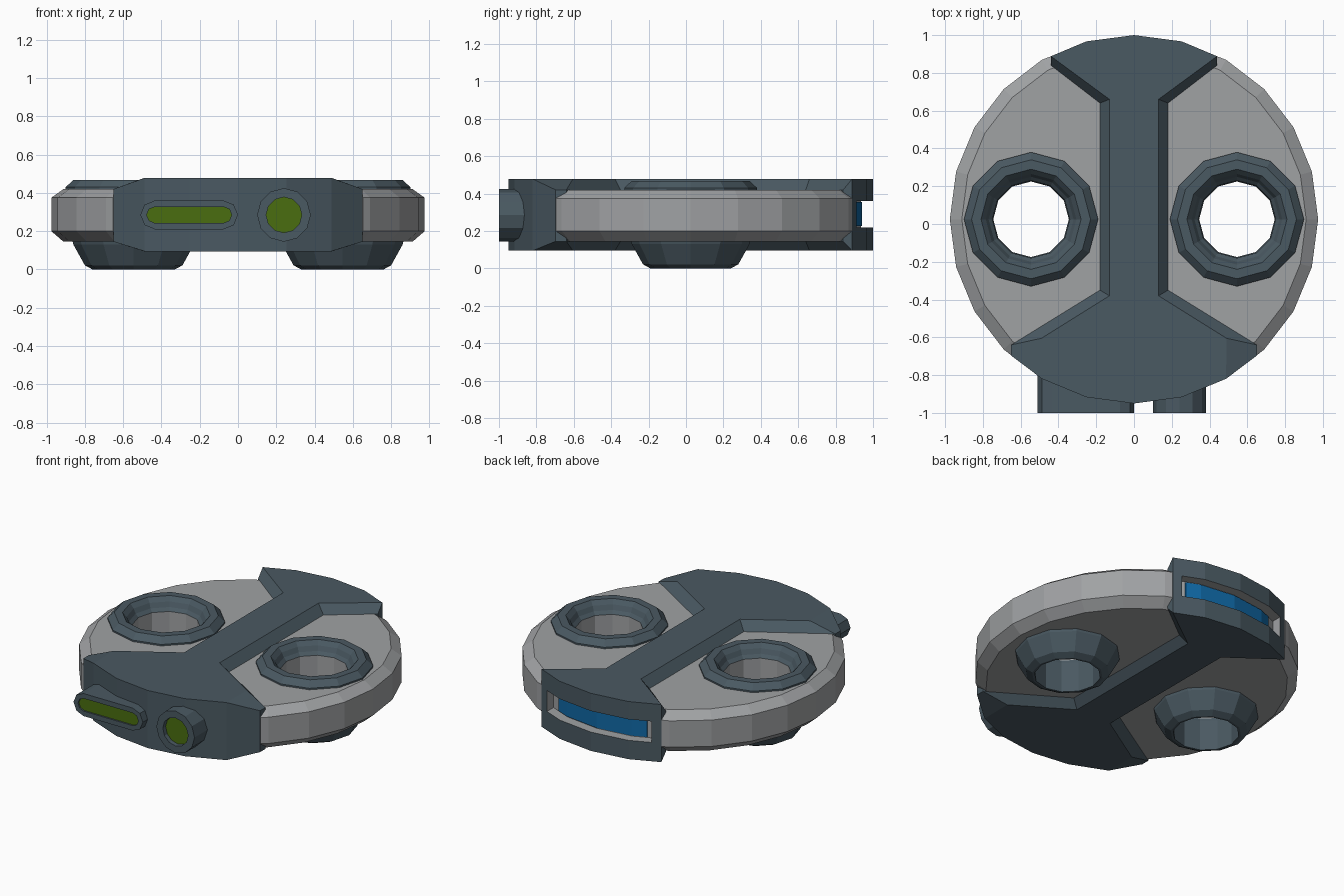
import bpy, bmesh, math

if "Cube" in bpy.data.objects:
    bpy.data.objects.remove(bpy.data.objects["Cube"])


def material(name, rgb):
    m = bpy.data.materials.new(name)
    m.diffuse_color = (*rgb, 1)
    m.use_nodes = True
    m.node_tree.nodes["Principled BSDF"].inputs["Base Color"].default_value = m.diffuse_color
    return m


SLATE = material("slate", (0.068, 0.100, 0.122))
GREY = material("grey", (0.35, 0.36, 0.37))
GREEN = material("green", (0.068, 0.155, 0.005))
BLUE = material("blue", (0.005, 0.14, 0.38))
CY = 0.025   # centre of the round body in y


def loft(name, rings, mats, caps=(True, True), closed=False, bands=(), cap_mat=0):
    """Skin equal-length rings of points; bands lists the material index of each band."""
    bm = bmesh.new()
    vs = [[bm.verts.new(p) for p in r] for r in rings]
    n = len(rings[0])
    for i in range(len(vs) if closed else len(vs) - 1):
        a, b = vs[i], vs[(i + 1) % len(vs)]
        for j in range(n):
            k = (j + 1) % n
            f = bm.faces.new((a[j], a[k], b[k], b[j]))
            f.material_index = bands[i] if i < len(bands) else 0
    if not closed:
        if caps[0]:
            bm.faces.new(vs[0])
        if caps[1]:
            bm.faces.new(vs[-1]).material_index = cap_mat
    bmesh.ops.remove_doubles(bm, verts=bm.verts, dist=1e-4)
    bmesh.ops.recalc_face_normals(bm, faces=bm.faces)
    me = bpy.data.meshes.new(name)
    bm.to_mesh(me)
    bm.free()
    for m in mats:
        me.materials.append(m)
    ob = bpy.data.objects.new(name, me)
    bpy.context.collection.objects.link(ob)
    return ob


def cut(ob, cutter):
    mod = ob.modifiers.new("cut", "BOOLEAN")
    mod.operation, mod.solver, mod.object = "DIFFERENCE", "EXACT", cutter
    bpy.context.view_layer.objects.active = ob
    bpy.ops.object.modifier_apply(modifier=mod.name)
    bpy.data.objects.remove(cutter)


def circle(cx, cy, r, z, n=12):
    return [(cx + r * math.sin(math.tau * i / n), cy + r * math.cos(math.tau * i / n), z)
            for i in range(n)]


def rim(deg, r=0.975):
    a = math.radians(deg)
    return (r * math.sin(a), CY + r * math.cos(a))


def flat(pts, z):
    return [(x, y, z) for x, y in pts]


def mirrored(pts):
    """Complete an outline that runs from x = 0 down the right side back to x = 0."""
    return pts + [(-x, y) for x, y in reversed(pts[1:-1])]


# Grey side lobes with chamfered rim, and the ring ducts through them
edge = [(0.442, 0.887)] + [rim(d) for d in range(30, 136, 15)] + [(0.652, -0.694)]
small = [(x * 0.935, CY + (y - CY) * 0.935) for x, y in edge]
inner = [(0.15, -0.37), (0.17, 0.645)]
for s, side in ((1, "right"), (-1, "left")):
    rings = [[(s * x, y, z) for x, y in pts + inner]
             for pts, z in ((small, 0.145), (edge, 0.20), (edge, 0.375), (small, 0.42))]
    lobe = loft(side + "_body_shell", rings, [GREY])
    cx = s * 0.545
    cut(lobe, loft("hole_cutter", [circle(cx, CY, 0.28, z) for z in (-0.1, 0.6)], [GREY]))
    profile = [(0.355, 0.39), (0.355, 0.43), (0.315, 0.468), (0.265, 0.468), (0.24, 0.44),
               (0.225, 0.41), (0.205, 0.39), (0.205, 0.22), (0.20, 0.20), (0.20, 0.0),
               (0.215, 0.0), (0.255, 0.022), (0.315, 0.13), (0.325, 0.17)]
    bands = [1 if i == 6 else 0 for i in range(len(profile))]
    loft(side + "_ring_duct", [circle(cx, CY, r, z) for r, z in profile],
         [SLATE, GREY], closed=True, bands=bands)

# Dark central spine flaring to the front and back
low = mirrored([rim(0), rim(15), (0.44, 0.888), (0.44, 0.84), (0.18, 0.64), (0.18, -0.35),
                (0.65, -0.64), (0.65, -0.697), rim(150), rim(165), rim(180)])
top = mirrored([rim(0), rim(15), (0.44, 0.888), (0.44, 0.888), (0.13, 0.66), (0.13, -0.38),
                (0.49, -0.605), rim(150), rim(150), rim(165), rim(180)])
spine = loft("central_spine", [flat(top, 0.095), flat(low, 0.145), flat(low, 0.42),
                               flat(top, 0.478)], [SLATE, GREY])


# Curved slot at the back, grey inside, with a blue panel on its floor
def arc(r, x):
    (x1, y1), (x2, y2) = rim(15, r), rim(30, r)
    y = y1 + (x - x1) * (y2 - y1) / (x2 - x1)
    return [(-x, y), (-x1, y1), (0, CY + r), (x1, y1), (x, y)]


sector = arc(0.91, 0.385) + [(0.385, 1.1), (-0.385, 1.1)]
cut(spine, loft("slot_cutter", [flat(sector, 0.22), flat(sector, 0.36)], [GREY]))
for f in spine.data.polygons:
    c = f.center
    inside = c.y > 0.8 and abs(c.x) < 0.39 and 0.215 < c.z < 0.365
    f.material_index = int(inside and math.hypot(c.x, c.y - CY) < 0.944)
panel = arc(0.917, 0.325) + arc(0.908, 0.325)[::-1]
loft("back_blue_panel", [flat(panel, 0.226), flat(panel, 0.354)], [BLUE])


# Front sensor housings with recessed green faces
def stadium(cx, half, r, y, n):
    pts = []
    for s in (1, -1):
        for i in range(n + 1):
            a = math.radians(-90 + 180 * i / n)
            pts.append((cx + s * (half + r * math.cos(a)), y, 0.285 + s * r * math.sin(a)))
    return pts


def housing(name, cx, half, r, half_in, r_in, depth, n):
    loft(name, [stadium(cx, half, r, -0.75, n), stadium(cx, half, r, -1, n),
                stadium(cx, half_in, r_in, -1, n),
                stadium(cx, half_in, r_in, -1 + depth, n)],
         [SLATE, GREEN], cap_mat=1)


housing("front_bar_sensor", -0.255, 0.18, 0.075, 0.18, 0.042, 0.01, 4)
housing("front_round_sensor", 0.24, 0, 0.14, 0, 0.093, 0.03, 6)
